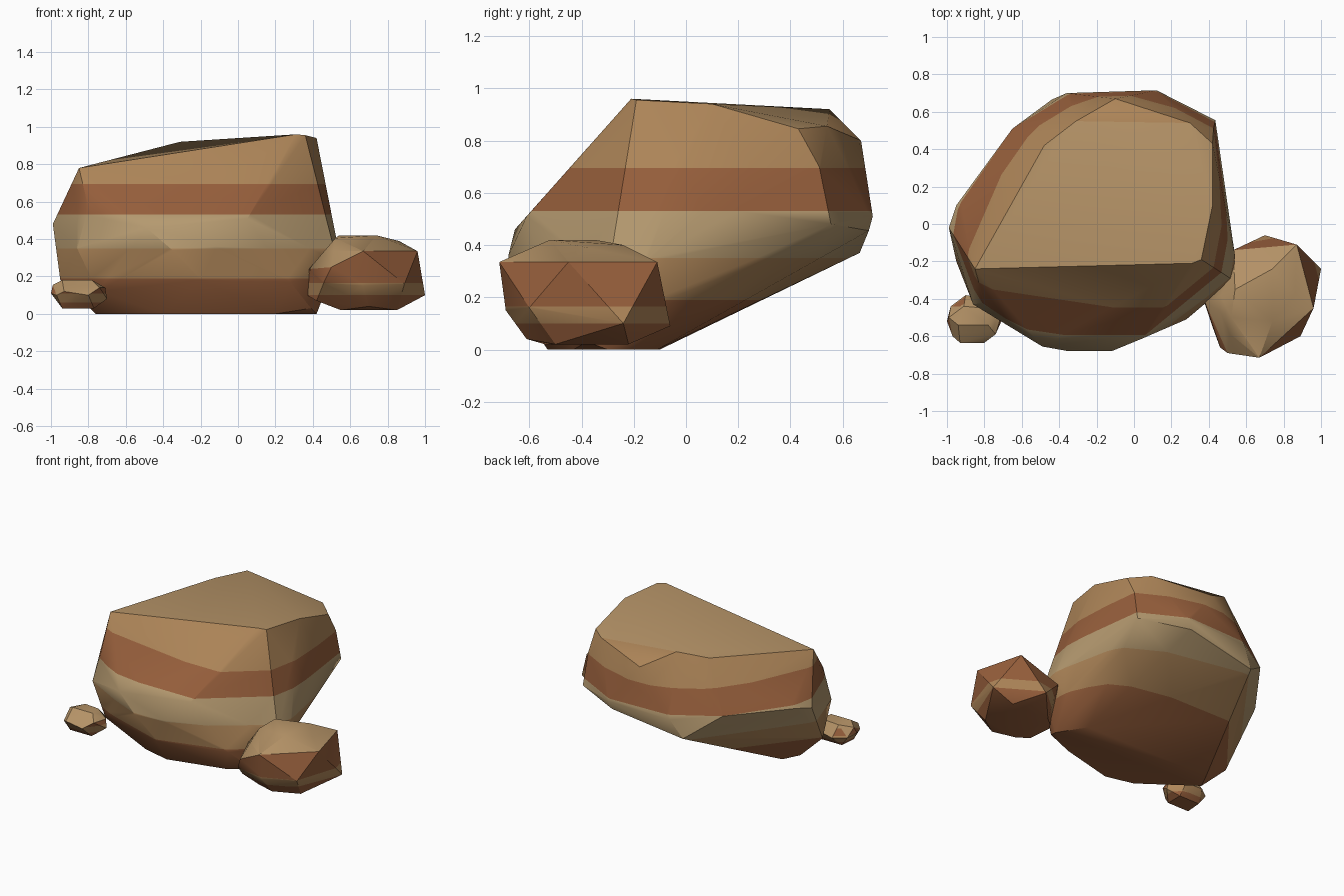
import bpy, bmesh, math

def material(name, rgb):
    m = bpy.data.materials.new(name)
    m.diffuse_color = (*rgb, 1)
    return m

MATS = [material("rust", (.31, .115, .045)),
        material("ochre", (.43, .24, .1)),
        material("sand", (.46, .32, .16)),
        material("tan", (.46, .29, .135))]
TAN = 3

def rock(name, points, bands, colours, flat=.85):
    """Convex faceted rock, sliced at the band heights and coloured by layer."""
    bm = bmesh.new()
    for p in points:
        bm.verts.new(p)
    hull = bmesh.ops.convex_hull(bm, input=bm.verts)
    junk = {g for g in hull["geom_interior"] + hull["geom_unused"]
            if isinstance(g, bmesh.types.BMVert)}
    bmesh.ops.delete(bm, geom=list(junk), context='VERTS')
    for z in bands:
        bmesh.ops.bisect_plane(bm, geom=bm.verts[:] + bm.edges[:] + bm.faces[:],
                               plane_co=(0, 0, z), plane_no=(0, 0, 1))
    bmesh.ops.recalc_face_normals(bm, faces=bm.faces)
    bm.normal_update()
    for f in bm.faces:
        h = f.calc_center_median().z
        f.material_index = colours[sum(h > z for z in bands)]
        if f.normal.z > flat:                # weathered upper faces
            f.material_index = TAN
    me = bpy.data.meshes.new(name)
    bm.to_mesh(me)
    bm.free()
    for m in MATS:
        me.materials.append(m)
    ob = bpy.data.objects.new(name, me)
    bpy.context.collection.objects.link(ob)
    bpy.ops.object.select_all(action='DESELECT')
    ob.select_set(True)
    bpy.context.view_layer.objects.active = ob
    bpy.ops.object.shade_smooth_by_angle(angle=math.radians(30))

# Main boulder: tilted cap, widest girth, tapering foot
cap = [(-.85, -.24, .78), (.31, -.21, .96), (.36, -.19, .955), (.42, .1, .94),
       (.42, .43, .845), (.3, .54, .855), (-.1, .67, .8), (-.31, .55, .92),
       (-.48, .42, .87)]
girth = [(-.99, -.02, .48), (-.95, .1, .51), (-.65, .51, .53), (-.36, .7, .5),
         (.12, .715, .51), (.425, .51, .7), (.435, .555, .48), (.54, -.17, .33),
         (.53, -.3, .28), (.28, -.51, .17), (.05, -.61, .51), (-.12, -.68, .36),
         (-.35, -.68, .34), (-.49, -.655, .46), (-.86, -.43, .35),
         (-.8, -.42, .57), (-.44, .665, .37), (.1, .7, .455)]
foot = [(-.95, -.2, .18), (-.2, -.65, .18), (-.75, -.44, .12),
        (.48, -.12, .17), (-.76, -.22, 0), (-.7, -.1, 0), (.3, -.11, 0),
        (.42, -.3, 0), (.39, -.38, .03), (.2, -.43, 0), (-.2, -.53, 0),
        (-.4, -.48, 0)]
rock("large_boulder", cap + girth + foot, (.19, .35, .53, .695), (0, 1, 2, 0, 1))

# Medium rock at the right
medium = [(.37, -.4, .1), (.38, -.42, .24), (.46, -.66, .17), (.5, -.69, .25),
          (.67, -.715, .335), (.67, -.69, .15), (.89, -.6, .16), (.96, -.45, .335),
          (1, -.24, .1), (.87, -.11, .335), (.7, -.06, .09), (.53, -.14, .25),
          (.52, -.5, .405), (.54, -.35, .42), (.74, -.52, .42), (.74, -.24, .4),
          (.86, -.38, .39), (.85, -.22, .02), (.85, -.5, .02), (.7, -.61, .04),
          (.55, -.54, .02), (.55, -.22, .02), (.42, -.55, .07)]
rock("medium_rock", medium, (.1, .165, .335), (0, 1, 0, TAN), .5)

# Small stone at the left
small = [(-1, -.52, .11), (-.99, -.5, .155), (-.97, -.6, .1), (-.93, -.635, .12),
         (-.8, -.635, .1), (-.74, -.59, .14), (-.7, -.5, .08), (-.71, -.49, .14),
         (-.78, -.4, .11), (-.9, -.38, .1), (-.98, -.44, .1), (-.94, -.54, .18),
         (-.78, -.54, .18), (-.8, -.45, .175), (-.91, -.44, .175),
         (-.94, -.57, .03), (-.77, -.57, .03), (-.77, -.45, .03), (-.93, -.45, .03)]
rock("small_stone", small, (.06, .11, .155), (0, 1, 0, TAN), .5)
